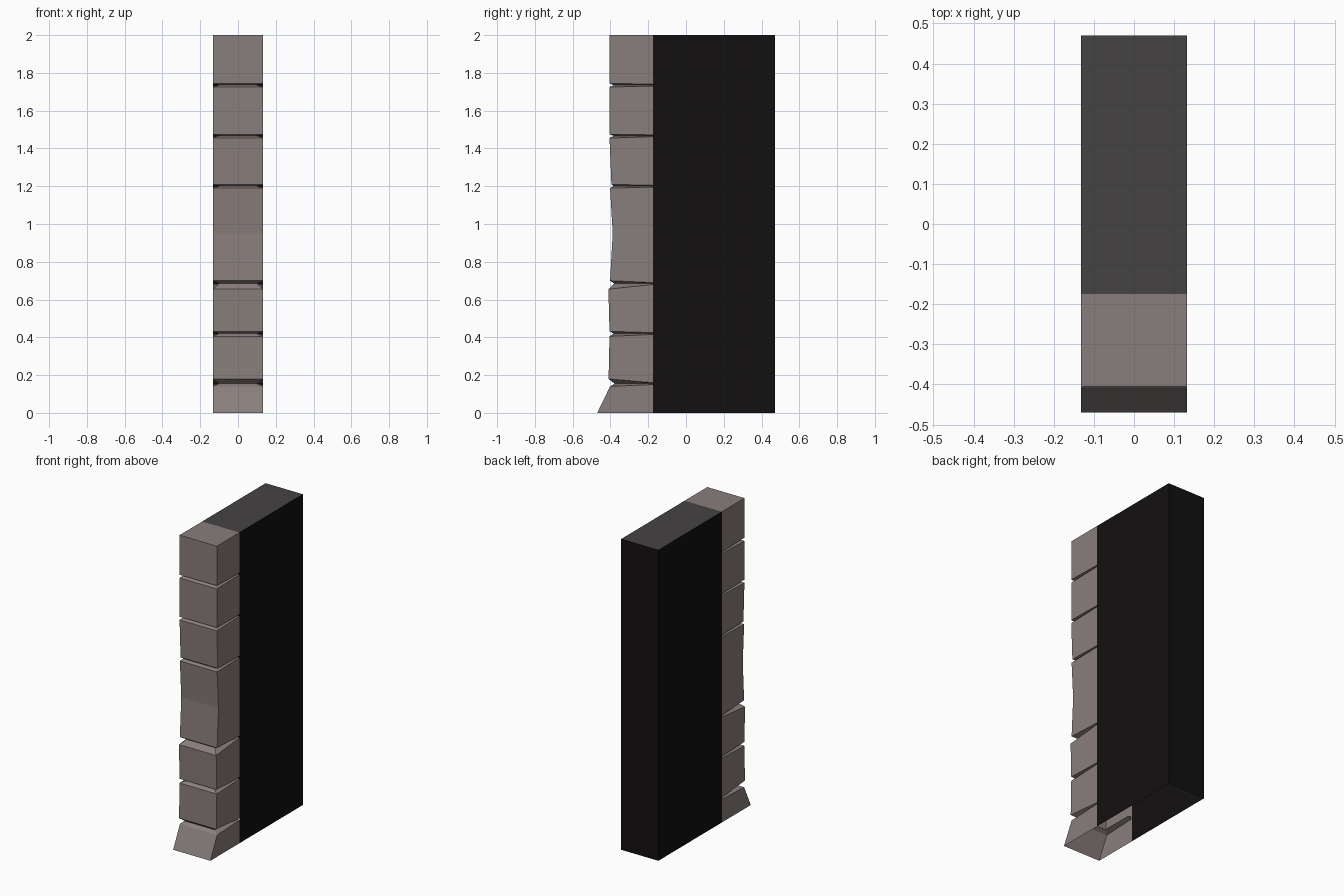
import bpy, bmesh

if "Cube" in bpy.data.objects:
    bpy.data.objects.remove(bpy.data.objects["Cube"])

HW = 0.1325      # half width of the whole wall segment
SEAM = -0.175    # where the stones meet the dark wall


def material(name, rgb):
    m = bpy.data.materials.new(name)
    m.diffuse_color = (*rgb, 1)
    m.use_nodes = True
    m.node_tree.nodes["Principled BSDF"].inputs["Base Color"].default_value = m.diffuse_color
    return m


def mesh_object(name, bm, *mats):
    me = bpy.data.meshes.new(name)
    bm.to_mesh(me)
    bm.free()
    for m in mats:
        me.materials.append(m)
    ob = bpy.data.objects.new(name, me)
    bpy.context.collection.objects.link(ob)
    return ob


stone = material("stone", (0.25, 0.21, 0.20))
black = material("black", (0.006, 0.005, 0.005))
dark_grey = material("dark_grey", (0.06, 0.055, 0.055))

# Stone edging: U-shaped rings (front y, front z, back z, half width at front, half width at back)
IN = 0.10
rings = [(-0.47, 0, 0, HW, HW)]
# joints: z below, z groove, z above, y below, y groove, y above
joints = [
    (0.14, 0.155, 0.18, -0.402, -0.378, -0.41),
    (0.405, 0.42, 0.432, -0.405, -0.383, -0.405),
    (0.655, 0.685, 0.70, -0.411, -0.38, -0.402),
    (1.19, 1.20, 1.21, -0.402, -0.383, -0.395),
    (1.455, 1.467, 1.475, -0.405, -0.383, -0.405),
    (1.725, 1.735, 1.745, -0.405, -0.383, -0.405),
]
for i, (z0, z1, z2, y0, y1, y2) in enumerate(joints):
    rings += [(y0, z0, z1 - 0.005, HW, HW),
              (y1, z1, z1, IN, IN),
              (y2, z2, z1 + 0.005, HW, HW)]
    if i == 2:                       # waist of the tall stone
        rings.append((-0.388, 0.95, 0.95, HW, HW))
rings.append((-0.405, 2, 2, HW, HW))

bm = bmesh.new()
prev = None
for y, zf, zb, wf, wb in rings:
    row = [bm.verts.new(p) for p in ((-wb, SEAM, zb), (-wf, y, zf), (wf, y, zf), (wb, SEAM, zb))]
    if prev:
        for k in range(3):
            bm.faces.new((prev[k], prev[k + 1], row[k + 1], row[k]))
    prev = row
bm.faces.new(prev)                   # top of the highest stone
mesh_object("stone_edging", bm, stone)

# Dark wall: box left open underneath and towards the stones
bm = bmesh.new()
bmesh.ops.create_cube(bm, size=1)
for v in bm.verts:
    v.co = (v.co.x * 2 * HW, 0.47 if v.co.y > 0 else SEAM, 2 if v.co.z > 0 else 0)
bm.normal_update()
for f in bm.faces:
    f.material_index = 1 if f.normal.z > 0.5 else 0
bmesh.ops.delete(bm, geom=[f for f in bm.faces if f.normal.z < -0.5 or f.normal.y < -0.5],
                 context='FACES_ONLY')
mesh_object("dark_wall", bm, black, dark_grey)
